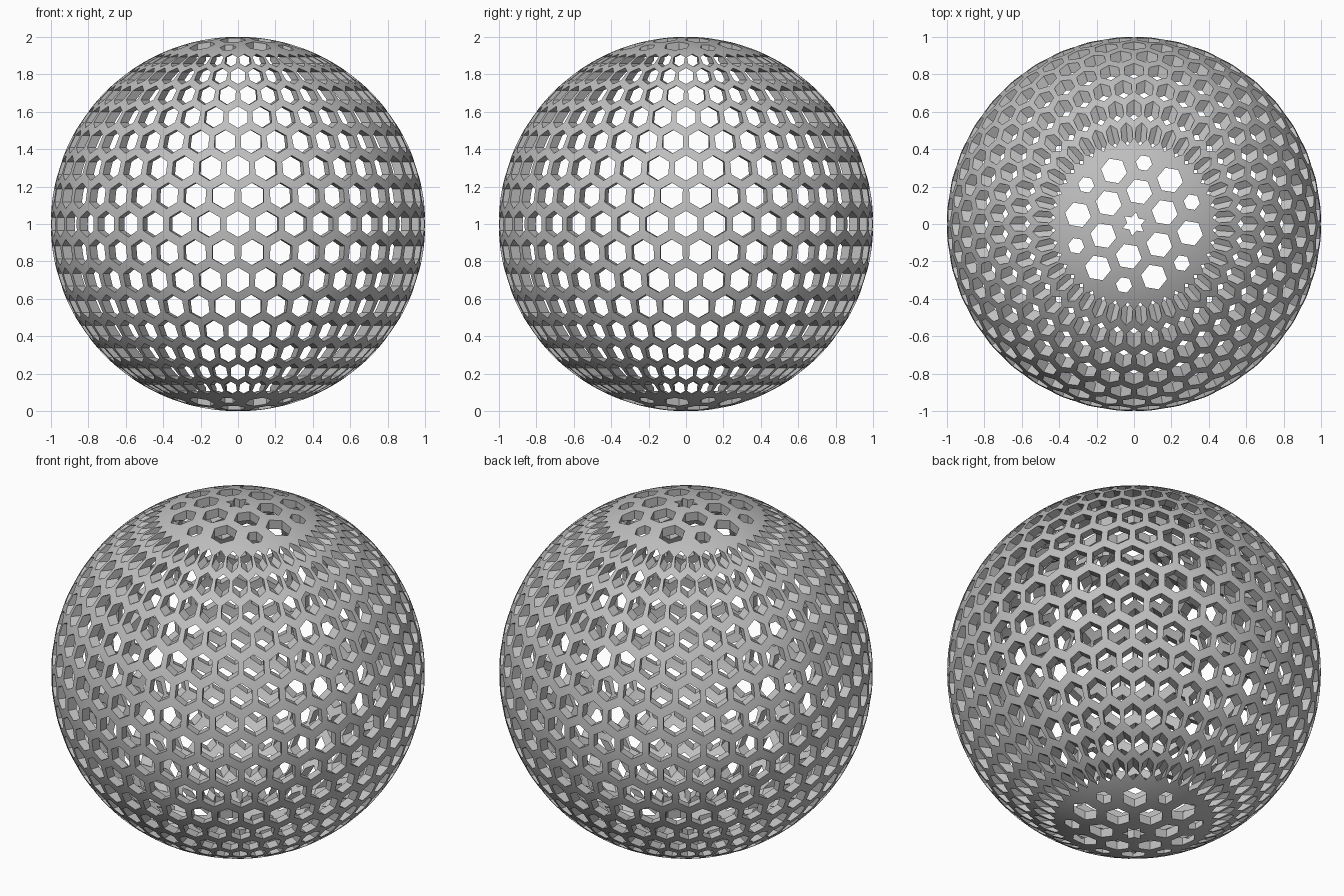
import bpy
import bmesh
import math
from mathutils import Matrix, Vector

cube = bpy.data.objects.get("Cube")
if cube:
    bpy.data.objects.remove(cube, do_unlink=True)

INNER = 0.95          # inside radius of the shell
HOLE = 0.07           # hexagon radius on the equator
AROUND = 40           # holes in each row
ROW_STEP = math.radians(8.7)
CAP_PITCH = 0.175     # spacing of the holes in the caps
CAP_TURN = math.radians(20.7)


def finish(name, bm):
    mesh = bpy.data.meshes.new(name)
    bm.to_mesh(mesh)
    bm.free()
    obj = bpy.data.objects.new(name, mesh)
    bpy.context.collection.objects.link(obj)
    return obj


def add_prism(bm, outline, start, end, matrix):
    """Closed prism over a 2D outline, running along local z."""
    low = [bm.verts.new(matrix @ Vector((x, y, start))) for x, y in outline]
    high = [bm.verts.new(matrix @ Vector((x, y, end))) for x, y in outline]
    bm.faces.new(low[::-1])
    bm.faces.new(high)
    for i in range(len(low)):
        j = (i + 1) % len(low)
        bm.faces.new((low[i], low[j], high[j], high[i]))


def ring(radii, count, turn):
    """Outline with alternating radii, for hexagons and stars."""
    return [(radii[i % len(radii)] * math.cos(turn + math.tau * i / count),
             radii[i % len(radii)] * math.sin(turn + math.tau * i / count))
            for i in range(count)]


# Hollow shell: outer sphere with an inward-facing inner sphere
bm = bmesh.new()
bmesh.ops.create_uvsphere(bm, u_segments=144, v_segments=72, radius=1)
outer_faces = set(bm.faces)
bmesh.ops.create_uvsphere(bm, u_segments=144, v_segments=72, radius=INNER)
bmesh.ops.reverse_faces(bm, faces=[f for f in bm.faces if f not in outer_faces])
shell = finish("perforated_sphere", bm)

# Horizontal hexagonal cutters in staggered rows, split into two sets
row_sets = [bmesh.new(), bmesh.new()]
for row in range(-7, 8):
    lat = row * ROW_STEP
    z = math.sin(lat)
    size = HOLE * math.cos(lat)
    start = math.sqrt(0.93 ** 2 - (abs(z) + size) ** 2)
    hexagon = ring([size], 6, 0)
    for i in range(AROUND):
        lon = math.tau * (i + (row % 2) / 2) / AROUND
        matrix = (Matrix.Translation((0, 0, z)) @ Matrix.Rotation(lon, 4, "Z")
                  @ Matrix.Rotation(math.pi / 2, 4, "Y"))
        add_prism(row_sets[i % 2], hexagon, start, math.cos(lat) + 0.15, matrix)

# Vertical cutters for both caps: a star and three rings of hexagons
caps = bmesh.new()
cap_rings = [(CAP_PITCH, 0, HOLE),
             (CAP_PITCH * math.sqrt(3), math.pi / 6, HOLE),
             (0.33, 0, 0.044)]
for start, end in ((0.75, 1.1), (-1.1, -0.75)):
    star = ring([0.065, 0.0375], 12, CAP_TURN)
    add_prism(caps, star, start, end, Matrix())
    for radius, offset, size in cap_rings:
        hexagon = ring([size], 6, CAP_TURN + math.pi / 6)
        for k in range(6):
            a = CAP_TURN + offset + k * math.pi / 3
            place = Matrix.Translation((radius * math.cos(a), radius * math.sin(a), 0))
            add_prism(caps, hexagon, start, end, place)

# Cut the holes
bpy.ops.object.select_all(action="DESELECT")
bpy.context.view_layer.objects.active = shell
shell.select_set(True)
for name, cutter_bm in (("row_cutter_a", row_sets[0]),
                        ("row_cutter_b", row_sets[1]),
                        ("cap_cutter", caps)):
    cutter = finish(name, cutter_bm)
    cutter.hide_render = True
    mod = shell.modifiers.new(name, "BOOLEAN")
    mod.operation = "DIFFERENCE"
    mod.solver = "MANIFOLD"
    mod.object = cutter
    bpy.ops.object.modifier_apply(modifier=mod.name)
    bpy.data.objects.remove(cutter, do_unlink=True)

# Rest the sphere on the ground
shell.data.transform(Matrix.Translation((0, 0, 1)))

# Single grey material
grey = bpy.data.materials.new("mid_grey")
grey.use_nodes = True
colour = (0.52, 0.52, 0.52, 1)
grey.diffuse_color = colour
grey.node_tree.nodes["Principled BSDF"].inputs["Base Color"].default_value = colour
shell.data.materials.clear()
shell.data.materials.append(grey)
bpy.ops.object.shade_smooth_by_angle(angle=math.radians(15))
